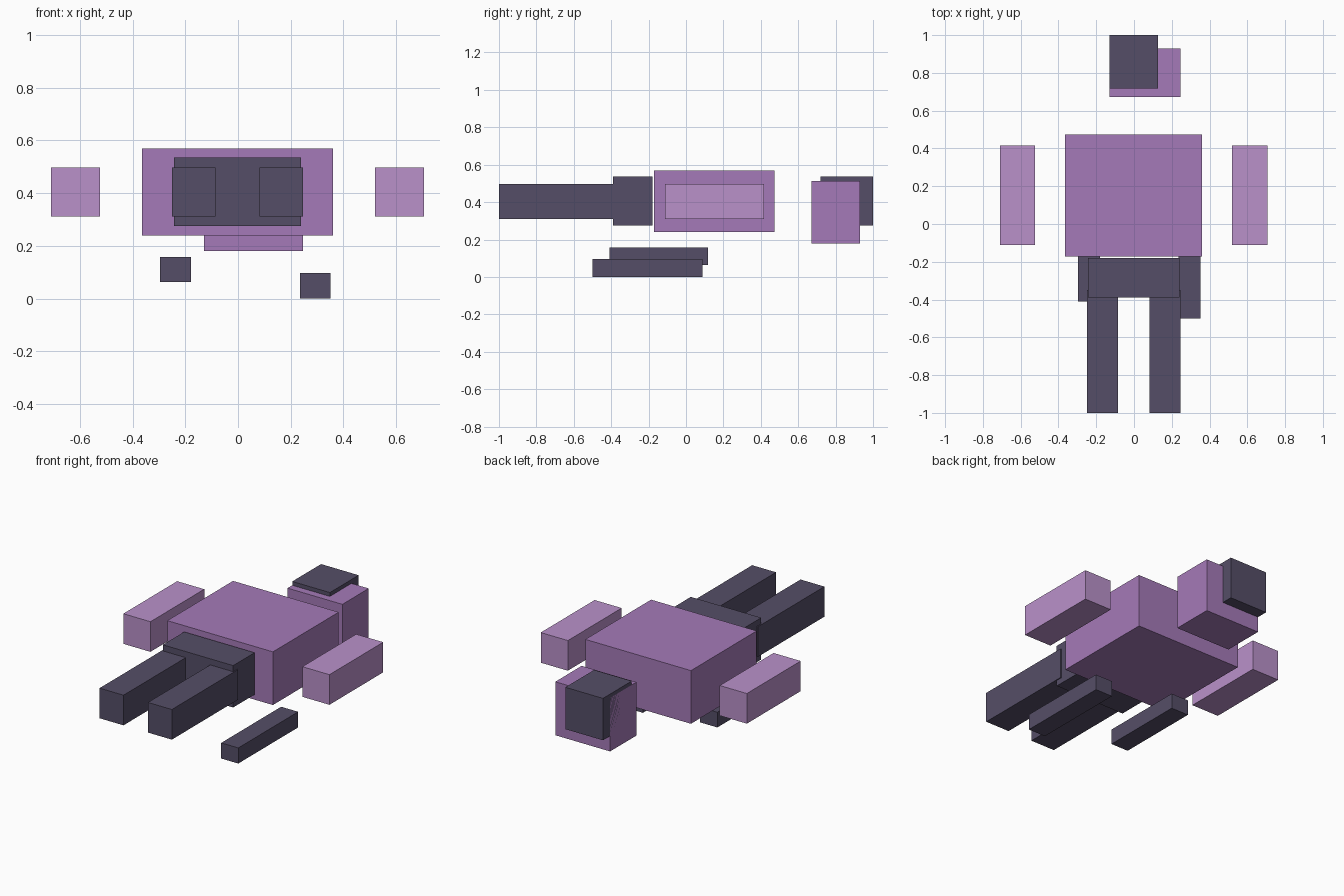
import bpy

if "Cube" in bpy.data.objects:
    bpy.data.objects.remove(bpy.data.objects["Cube"])


def material(name, color):
    m = bpy.data.materials.new(name)
    m.diffuse_color = (*color, 1.0)
    m.use_nodes = True
    m.node_tree.nodes["Principled BSDF"].inputs["Base Color"].default_value = m.diffuse_color
    return m


PURPLE = material("purple", (0.376, 0.195, 0.479))
LILAC = material("lilac", (0.491, 0.283, 0.591))
DARK = material("dark_slate", (0.091, 0.076, 0.136))


def box(name, x, y, z, mat):
    """Box spanning the given (low, high) range on each axis."""
    spans = (x, y, z)
    bpy.ops.mesh.primitive_cube_add(size=1, location=[(a + b) / 2 for a, b in spans])
    ob = bpy.context.object
    ob.name = name
    ob.scale = [b - a for a, b in spans]
    bpy.ops.object.transform_apply(location=False, rotation=False, scale=True)
    ob.data.materials.append(mat)
    return ob


# Body and hips
box("torso", (-0.365, 0.36), (-0.172, 0.473), (0.24, 0.57), PURPLE)
box("hips", (-0.243, 0.24), (-0.39, -0.18), (0.276, 0.536), DARK)

# Head with hair block set into its back corner
box("head", (-0.13, 0.246), (0.672, 0.93), (0.18, 0.512), PURPLE)
box("hair", (-0.13, 0.128), (0.718, 1.0), (0.276, 0.536), DARK)

# Paired limbs
for label, arm_x, leg_x in (("left", (-0.709, -0.523), (-0.25, -0.086)),
                            ("right", (0.52, 0.706), (0.082, 0.246))):
    box(label + "_arm", arm_x, (-0.112, 0.416), (0.311, 0.498), LILAC)
    box(label + "_leg", leg_x, (-1.0, -0.35), (0.311, 0.498), DARK)

# Loose bars lying under the body
box("left_bar", (-0.297, -0.179), (-0.41, 0.117), (0.063, 0.157), DARK)
box("right_bar", (0.235, 0.352), (-0.5, 0.087), (0.0, 0.097), DARK)
